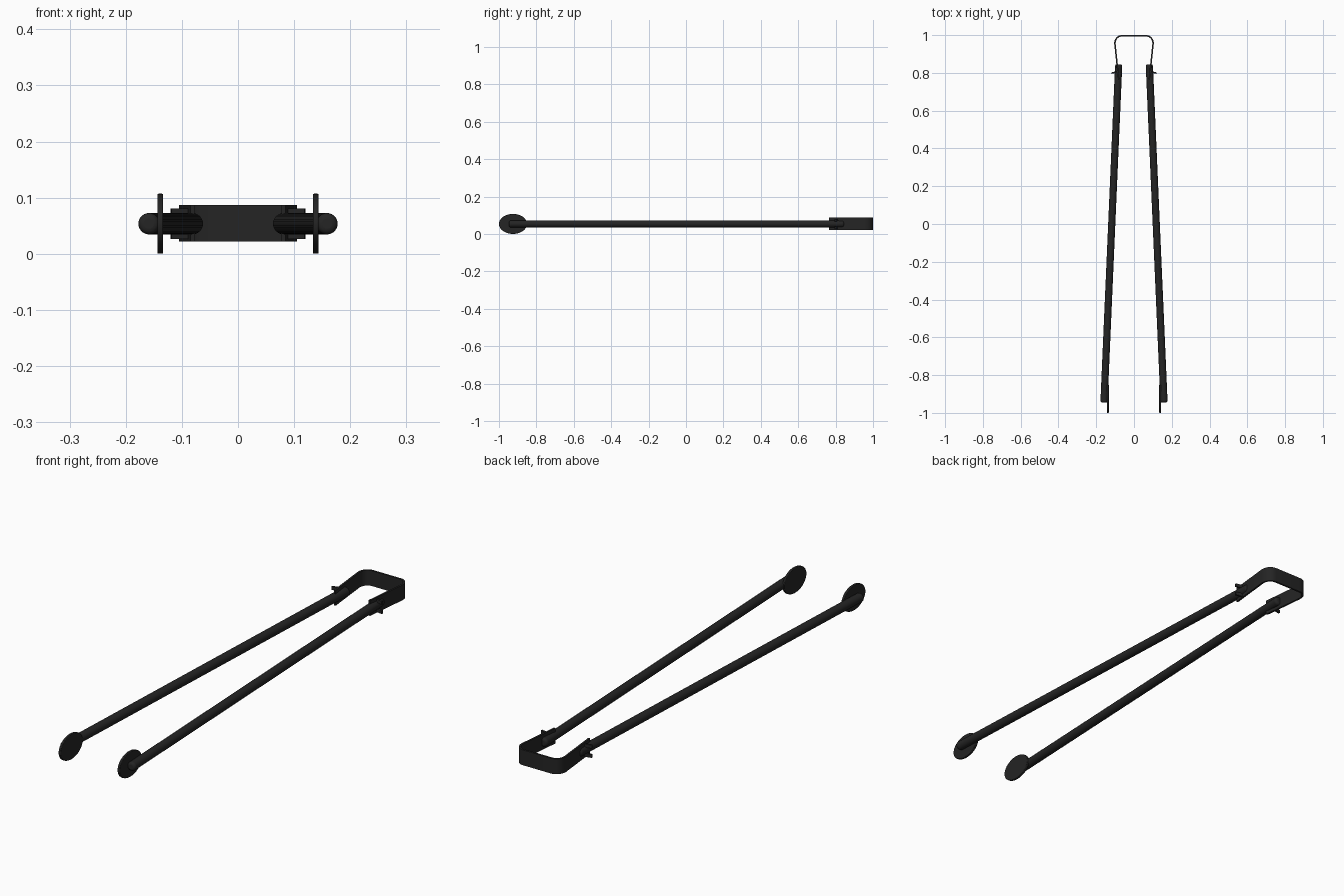
import bpy
from math import cos, sin, radians
from mathutils import Vector

if "Cube" in bpy.data.objects:
    bpy.data.objects.remove(bpy.data.objects["Cube"])

ZC = 0.0535  # height of the centre line

mat = bpy.data.materials.new("black_metal")
mat.diffuse_color = (0.018, 0.018, 0.018, 1)
mat.use_nodes = True
mat.node_tree.nodes["Principled BSDF"].inputs["Base Color"].default_value = mat.diffuse_color


def finish(ob, name, bevel, segments=2):
    ob.name = name
    ob.data.materials.append(mat)
    if bevel:
        m = ob.modifiers.new("edge", 'BEVEL')
        m.width, m.segments = bevel, segments
        m.limit_method, m.angle_limit = 'ANGLE', radians(40)
    bpy.ops.object.select_all(action='DESELECT')
    ob.select_set(True)
    bpy.context.view_layer.objects.active = ob
    bpy.ops.object.shade_smooth_by_angle(angle=radians(35))


def strip(name, path, z0, z1, thick):
    """Vertical sheet-metal strip following a path in the xy plane."""
    pts = [Vector(p) for p in path]
    verts, faces, n = [], [], len(pts)
    for i, p in enumerate(pts):
        d = (pts[min(i + 1, n - 1)] - pts[max(i - 1, 0)]).normalized()
        o = Vector((-d.y, d.x)) * thick / 2
        for q, z in ((p + o, z0), (p + o, z1), (p - o, z1), (p - o, z0)):
            verts.append((q.x, q.y, z))
    for i in range(n - 1):
        for k in range(4):
            a, b = i * 4 + k, i * 4 + (k + 1) % 4
            faces.append((a, a + 4, b + 4, b))
    faces += [(0, 1, 2, 3), tuple(4 * n - 1 - k for k in range(4))]
    me = bpy.data.meshes.new(name)
    me.from_pydata(verts, [], faces)
    ob = bpy.data.objects.new(name, me)
    bpy.context.collection.objects.link(ob)
    bpy.context.view_layer.objects.active = ob
    ob.select_set(True)
    bpy.ops.object.mode_set(mode='EDIT')
    bpy.ops.mesh.select_all(action='SELECT')
    bpy.ops.mesh.normals_make_consistent(inside=False)
    bpy.ops.object.mode_set(mode='OBJECT')
    finish(ob, name, 0)


# Spring band: straight back, rounded corners, legs slanting inward to the rods
half = [(0.066 + 0.035 * cos(radians(a)), 0.957 + 0.039 * sin(radians(a)))
        for a in range(90, -8, -12)] + [(0.081, 0.765)]
strip("spring_band", [(-x, y) for x, y in reversed(half)] + half,
      ZC - 0.032, ZC + 0.033, 0.008)

for s, side in ((-1, "left"), (1, "right")):
    # Long handle rod, splayed towards the front
    a, b = Vector((s * 0.159, -0.946, ZC)), Vector((s * 0.081, 0.845, ZC))
    bpy.ops.mesh.primitive_cylinder_add(vertices=32, radius=0.019, depth=(b - a).length,
                                        location=(a + b) / 2)
    rod = bpy.context.object
    rod.rotation_euler = (b - a).to_track_quat('Z', 'Y').to_euler()
    finish(rod, side + "_rod", 0.01, 4)

    # Oval gripping pad on the inner face of the rod
    bpy.ops.mesh.primitive_cylinder_add(vertices=48, radius=1, depth=1,
                                        location=(s * 0.1385, -0.925, ZC),
                                        rotation=(0, radians(90), 0))
    pad = bpy.context.object
    pad.scale = (0.0535, 0.075, 0.010)
    bpy.ops.object.transform_apply(location=False, rotation=True, scale=True)
    finish(pad, side + "_grip_pad", 0.002)

    # Bent tabs that hold the rod above and below
    for z, level in ((ZC - 0.02, "lower"), (ZC + 0.02, "upper")):
        strip(f"{side}_{level}_tab", [(s * 0.083, 0.807), (s * 0.119, 0.799)],
              z - 0.007, z + 0.007, 0.008)
